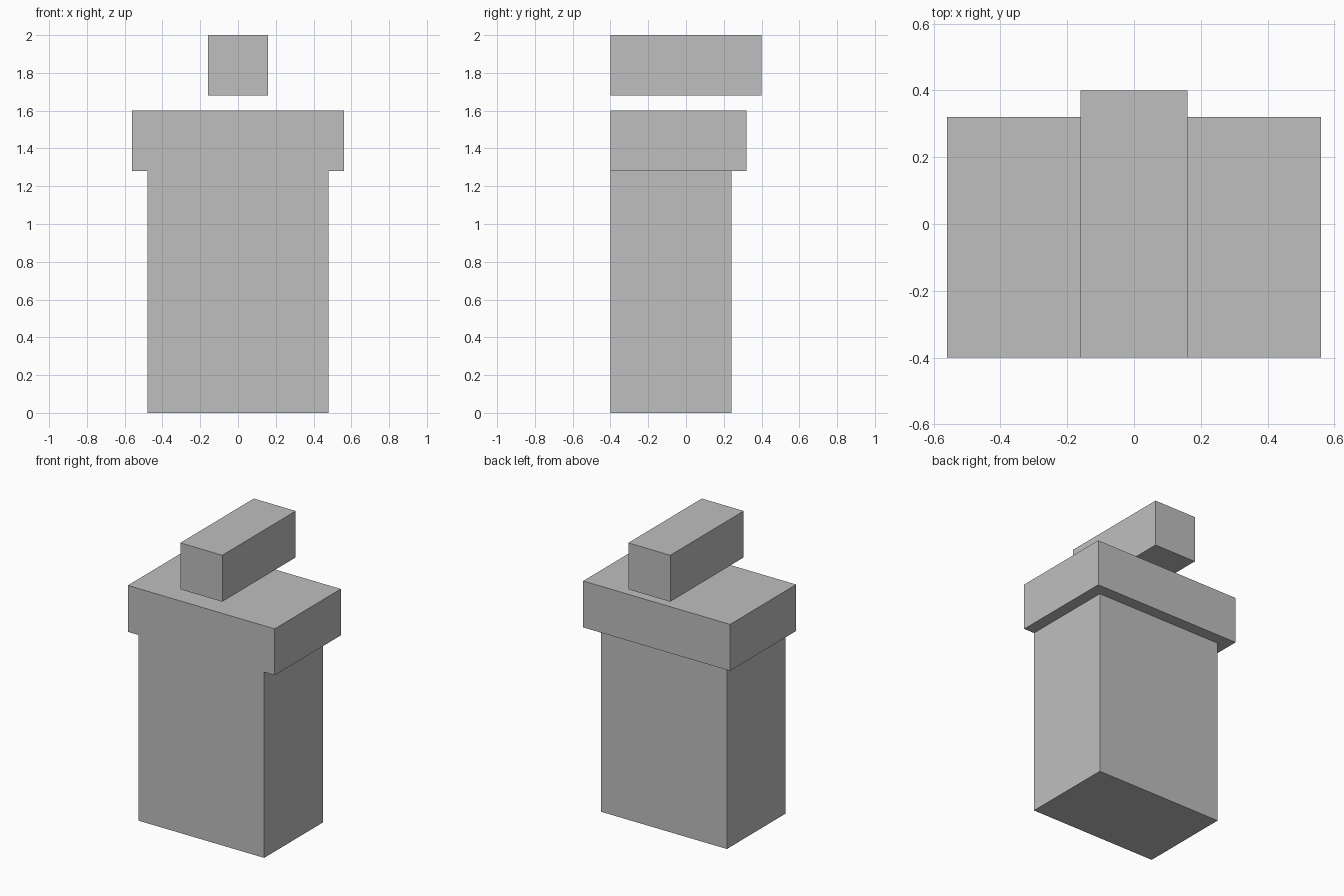
import bpy
import bmesh
from mathutils import Vector

if "Cube" in bpy.data.objects:
    bpy.data.objects.remove(bpy.data.objects["Cube"])

grey = bpy.data.materials.new("plain_grey")
grey.diffuse_color = (0.52, 0.52, 0.52, 1)
grey.use_nodes = True
grey.node_tree.nodes["Principled BSDF"].inputs["Base Color"].default_value = grey.diffuse_color


def box(name, half_width, back, bottom, top, front=-0.4):
    """Box centred on x, running from the shared front plane to the given back."""
    bm = bmesh.new()
    bmesh.ops.create_cube(bm, size=1)
    size = Vector((2 * half_width, back - front, top - bottom))
    centre = Vector((0, (front + back) / 2, (bottom + top) / 2))
    for v in bm.verts:
        v.co = v.co * size + centre
    mesh = bpy.data.meshes.new(name)
    bm.to_mesh(mesh)
    bm.free()
    mesh.materials.append(grey)
    obj = bpy.data.objects.new(name, mesh)
    bpy.context.collection.objects.link(obj)
    return obj


# Main block, wider cap slab, and the bar floating above; all flush at the front
box("body", 0.48, 0.24, 0.0, 1.28)
box("cap", 0.56, 0.32, 1.28, 1.60)
box("top_bar", 0.16, 0.40, 1.68, 2.0)
